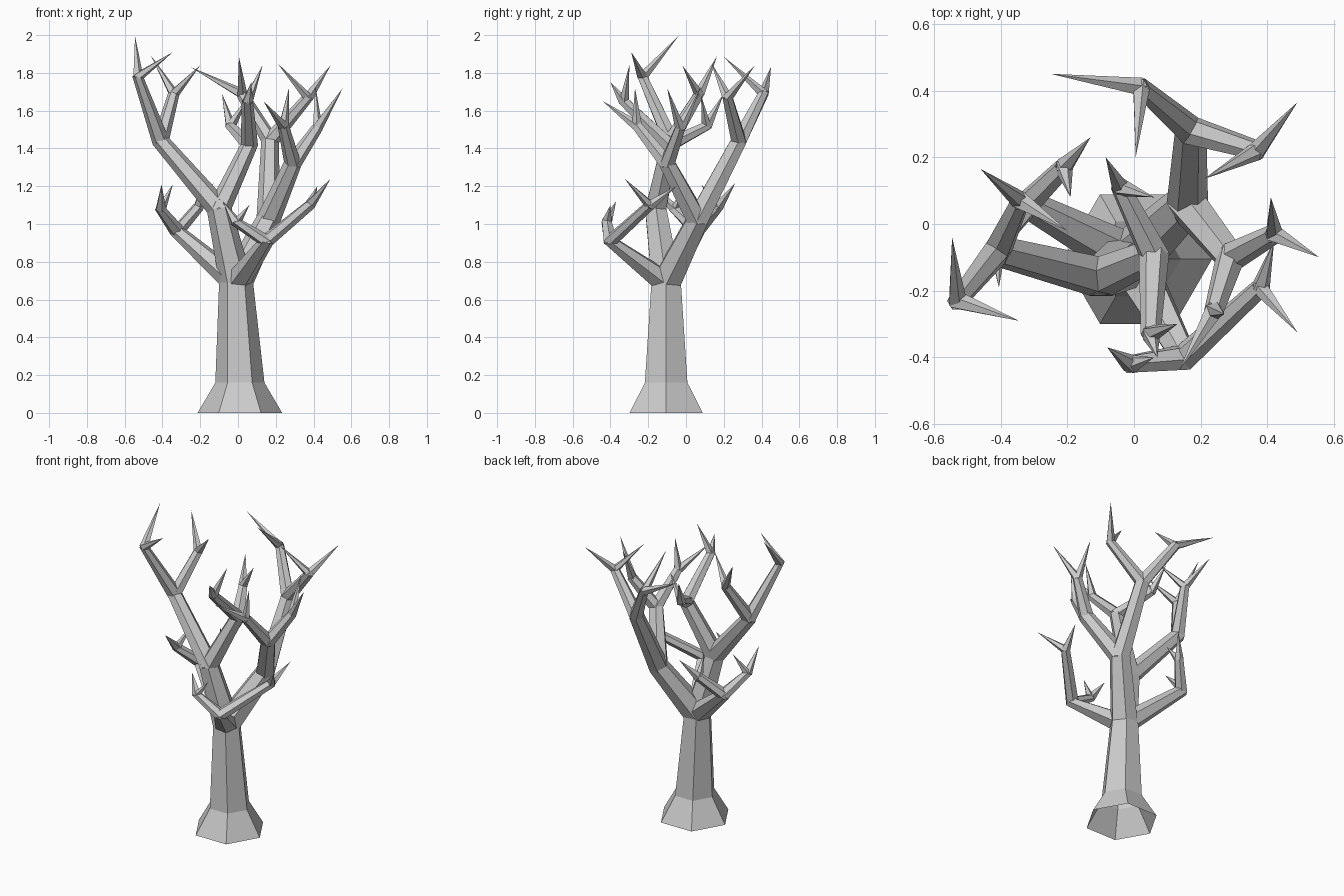
import bpy, bmesh, math
from mathutils import Vector

if "Cube" in bpy.data.objects:
    bpy.data.objects.remove(bpy.data.objects["Cube"])


def ring(bm, c, d, r, n):
    # ring of n points around c, facing along d; vertices lie on the x axis for upright rings
    d = d.normalized()
    u = (Vector((1, 0, 0)) - d * d.x).normalized()
    v = d.cross(u)
    return [bm.verts.new(c + r * (math.cos(2 * math.pi * i / n) * u + math.sin(2 * math.pi * i / n) * v))
            for i in range(n)]


def bridge(bm, a, b):
    n = len(a)
    for i in range(n):
        bm.faces.new((a[i], a[(i + 1) % n], b[(i + 1) % n], b[i]))


def finish(bm, name):
    me = bpy.data.meshes.new(name)
    bm.to_mesh(me)
    bm.free()
    ob = bpy.data.objects.new(name, me)
    bpy.context.collection.objects.link(ob)


def limb(bm, a, b, d_in, d_out, ra, rb, n):
    # tapered segment whose end rings are tilted to follow the bend
    d = (b - a).normalized()
    lo = ring(bm, a, d_in.normalized() + d, ra, n)
    if rb == 0:
        tip = bm.verts.new(b)
        for i in range(n):
            bm.faces.new((lo[i], lo[(i + 1) % n], tip))
    else:
        bridge(bm, lo, ring(bm, b, d + d_out.normalized(), rb, n))


def grow(bm, a, d_in, ra, node, level):
    # node: a tip point, or (point, [children])
    if not isinstance(node[1], list):
        limb(bm, a, Vector(node), d_in, d_in, ra, 0, 5)
        return
    p, kids = Vector(node[0]), node[1]
    d = p - a
    out = sum(((Vector(k[0] if isinstance(k[1], list) else k) - p).normalized() for k in kids), Vector())
    rb = RADII[level]
    limb(bm, a, p, d_in, out, ra, rb, 6)
    for k in kids:
        grow(bm, p, (d.normalized() + out.normalized()), rb * 0.97, k, level + 1)


# trunk with flared foot, open underneath
bm = bmesh.new()
up = Vector((0, 0, 1))
rings = [ring(bm, Vector(c), up, r, 6) for c, r in
         (((0.01, -0.105, 0), 0.224), ((0.01, -0.105, 0.16), 0.13), ((-0.01, -0.105, 0.69), 0.09))]
for a, b in zip(rings, rings[1:]):
    bridge(bm, a, b)
finish(bm, "trunk")

top = Vector((-0.01, -0.105, 0.69))

# main boughs: each forks twice, then once more into pointed twigs
left_bough = ((-0.1, -0.16, 1.08), [
    ((-0.41, -0.08, 1.44), [
        ((-0.53, -0.23, 1.78), [(-0.545, -0.04, 1.995), (-0.345, -0.29, 1.91)]),
        ((-0.34, 0.07, 1.69), [(-0.46, 0.165, 1.89), (-0.2, -0.02, 1.84)])]),
    ((0.06, -0.09, 1.42), [
        ((0.05, -0.33, 1.65), [(0.13, -0.3, 1.84), (0.07, -0.4, 1.75)]),
        ((-0.04, 0.11, 1.52), [(-0.085, 0.2, 1.69), (0.06, 0.08, 1.68)])])])
right_bough = ((0.16, 0.06, 1.02), [
    ((0.17, 0.28, 1.44), [
        ((0.02, 0.41, 1.69), [(-0.25, 0.45, 1.83), (0.005, 0.2, 1.885)]),
        ((0.37, 0.22, 1.67), [(0.49, 0.365, 1.84), (0.21, 0.135, 1.85)])]),
    ((0.29, -0.1, 1.32), [
        ((0.42, -0.03, 1.51), [(0.41, 0.08, 1.73), (0.555, -0.1, 1.72)]),
        ((0.24, -0.26, 1.52), [(0.135, -0.44, 1.65), (0.27, -0.27, 1.72)])])])
RADII = [0.065, 0.047, 0.03]
for name, b in (("left_bough", left_bough), ("right_bough", right_bough)):
    bm = bmesh.new()
    grow(bm, top, up, 0.088, b, 0)
    finish(bm, name)

# thinner low branches
low_left = ((-0.32, 0.06, 0.96), [
    ((-0.41, -0.06, 1.08), [(-0.405, -0.19, 1.21), (-0.345, 0.0, 1.21)]),
    ((-0.21, 0.17, 1.09), [(-0.13, 0.26, 1.215), (-0.19, 0.08, 1.21)])])
low_front = ((0.15, -0.4, 0.91), [
    ((-0.01, -0.42, 1.01), [(-0.08, -0.37, 1.12), (0.06, -0.4, 1.1)]),
    ((0.38, -0.19, 1.1), [(0.49, -0.325, 1.24), (0.42, -0.05, 1.2)])])
RADII = [0.042, 0.03]
for name, b in (("low_left_branch", low_left), ("low_front_branch", low_front)):
    bm = bmesh.new()
    grow(bm, top, up, 0.075, b, 0)
    finish(bm, name)
